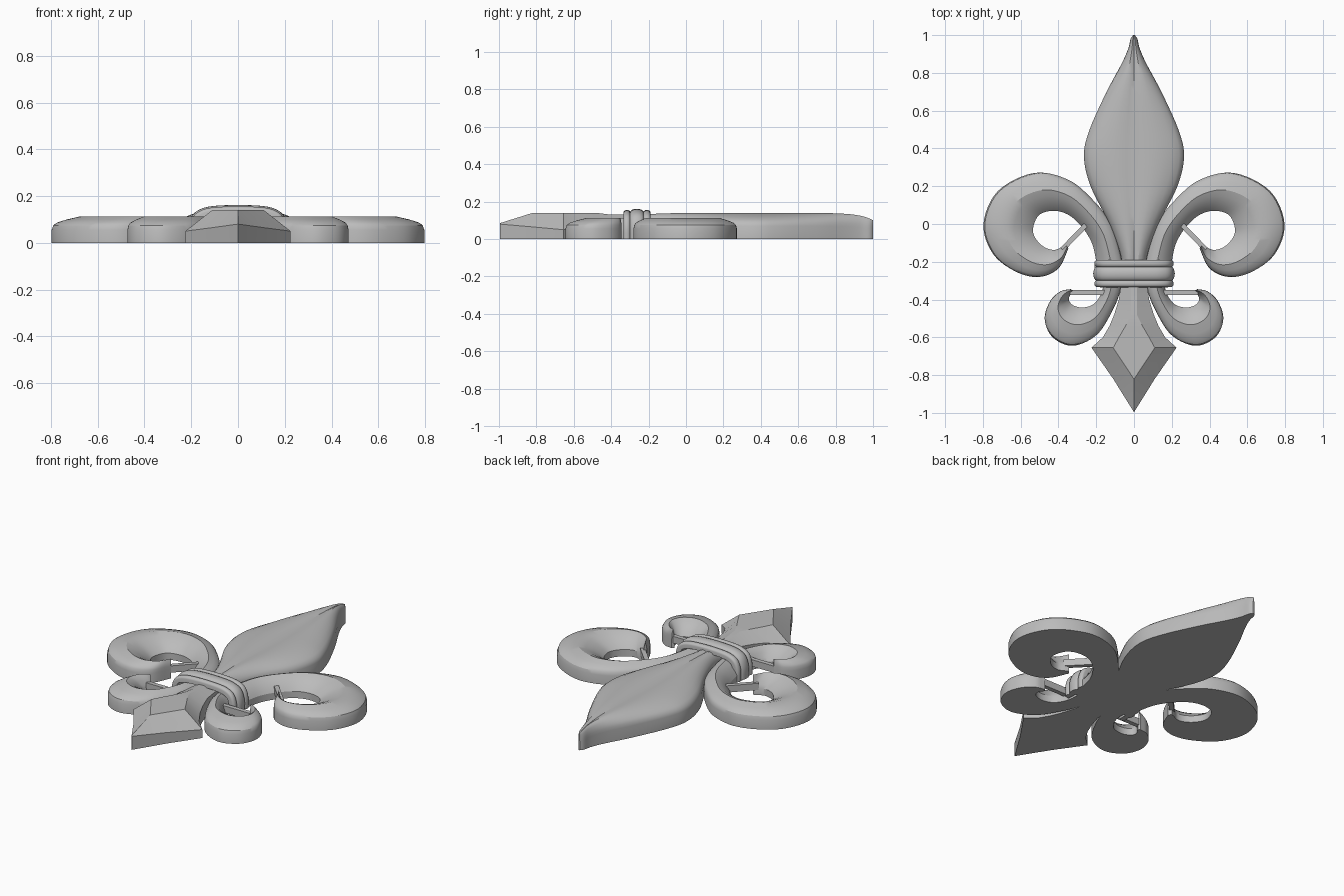
import bpy, bmesh, math
from mathutils import Vector

cube = bpy.data.objects.get("Cube")
if cube:
    bpy.data.objects.remove(cube, do_unlink=True)

# Single plain grey finish
grey = bpy.data.materials.new("plain_grey")
grey.use_nodes = True
colour = (0.5, 0.5, 0.5, 1)
grey.diffuse_color = colour
grey.node_tree.nodes["Principled BSDF"].inputs["Base Color"].default_value = colour


def smooth_path(points, steps):
    """Catmull-Rom interpolation through tuples of any length."""
    pts = [Vector(p) for p in points]
    pts = [2 * pts[0] - pts[1]] + pts + [2 * pts[-1] - pts[-2]]
    result = []
    for a, b, c, d in zip(pts, pts[1:], pts[2:], pts[3:]):
        for i in range(steps):
            t = i / steps
            result.append(0.5 * (2 * b + (c - a) * t + (2 * a - 5 * b + 4 * c - d) * t ** 2
                                 + (3 * b - a - 3 * c + d) * t ** 3))
    return result + [pts[-2]]


def loft(name, rings, angle=35):
    """Skin a row of closed rings, cap both ends and shade the result."""
    bm = bmesh.new()
    rows = [[bm.verts.new(p) for p in ring] for ring in rings]
    for row, following in zip(rows, rows[1:]):
        for i in range(len(row)):
            j = (i + 1) % len(row)
            bm.faces.new((row[i], row[j], following[j], following[i]))
    bm.faces.new(rows[0])
    bm.faces.new(rows[-1])
    bmesh.ops.remove_doubles(bm, verts=bm.verts, dist=0.0005)
    bmesh.ops.recalc_face_normals(bm, faces=bm.faces)
    mesh = bpy.data.meshes.new(name)
    bm.to_mesh(mesh)
    bm.free()
    mesh.materials.append(grey)
    obj = bpy.data.objects.new(name, mesh)
    bpy.context.collection.objects.link(obj)
    bpy.ops.object.select_all(action='DESELECT')
    obj.select_set(True)
    bpy.context.view_layer.objects.active = obj
    bpy.ops.object.shade_smooth_by_angle(angle=math.radians(angle))
    return obj


def symmetric(half, y):
    """Close a half section of (x, z) points across the centre line."""
    full = half + [(-x, z) for x, z in reversed(half)]
    return [(x, y, z) for x, z in full]


# Tall central petal with a shallow crease: stations are (y, half width, height)
petal_stations = [(-0.3, 0.06, 0.13), (-0.17, 0.07, 0.135), (0, 0.13, 0.14), (0.2, 0.23, 0.14),
                  (0.36, 0.265, 0.14), (0.5, 0.235, 0.14), (0.7, 0.145, 0.14), (0.85, 0.065, 0.135),
                  (0.93, 0.03, 0.125), (0.98, 0.018, 0.11), (1, 0.004, 0.1)]
petal_section = [(1, 0), (1, 0.5), (0.97, 0.64), (0.9, 0.75), (0.75, 0.87), (0.55, 0.96),
                 (0.35, 1), (0.15, 0.98), (0, 0.94)]
petal_rings = [symmetric([(w * u, h * v) for u, v in petal_section], y)
               for y, w, h in smooth_path(petal_stations, 5)]
loft("central_petal", petal_rings, 30)

# Faceted foot: stations are (y, half width, plateau half width, wall height, top height)
foot_stations = [(-0.25, 0.06, 0.02, 0.1, 0.13), (-0.4, 0.08, 0.015, 0.1, 0.13),
                 (-0.48, 0.105, 0.015, 0.09, 0.14), (-0.54, 0.13, 0.045, 0.08, 0.14),
                 (-0.6, 0.165, 0.08, 0.065, 0.14), (-0.655, 0.225, 0.11, 0.05, 0.14),
                 (-0.82, 0.11, 0.001, 0.065, 0.14), (-0.995, 0.001, 0.0005, 0.08, 0.085)]
foot_rings = [symmetric([(w, 0), (w, wall), (p, top)], y) for y, w, p, wall, top in foot_stations]
loft("diamond_foot", foot_rings, 15)

# Scrolls: stations are (outer x, outer y, inner x, inner y)
upper_scroll = [(0.05, -0.28, 0.19, -0.28), (0.07, -0.16, 0.205, -0.17), (0.12, 0, 0.228, -0.09),
                (0.22, 0.13, 0.28, -0.01), (0.35, 0.235, 0.35, 0.05), (0.53, 0.27, 0.43, 0.07),
                (0.72, 0.175, 0.505, 0.045), (0.797, 0, 0.535, -0.03), (0.745, -0.16, 0.515, -0.085),
                (0.62, -0.255, 0.47, -0.125), (0.5, -0.28, 0.42, -0.137),
                (0.4, -0.235, 0.38, -0.12), (0.347, -0.13, 0.36, -0.112)]
lower_scroll = [(0.06, -0.28, 0.16, -0.28), (0.08, -0.38, 0.165, -0.34), (0.125, -0.48, 0.185, -0.39),
                (0.19, -0.58, 0.215, -0.425), (0.28, -0.635, 0.255, -0.44), (0.36, -0.64, 0.295, -0.44),
                (0.44, -0.59, 0.33, -0.425), (0.473, -0.5, 0.345, -0.4), (0.445, -0.41, 0.34, -0.38),
                (0.39, -0.357, 0.33, -0.365), (0.335, -0.345, 0.325, -0.355)]
outer_side = [(0, 0), (0, 0.055), (0.06, 0.075), (0.2, 0.087), (0.55, 0.1), (1, 0.112)]
inner_side = [(0.3, 0.1), (0.6, 0.08), (0.85, 0.058), (1, 0.04), (1, 0)]


def scroll(name, stations, crest, side):
    section = [(u * crest, z) for u, z in outer_side]
    section += [(crest + u * (1 - crest), z) for u, z in inner_side]
    rings = []
    for ox, oy, ix, iy in smooth_path(stations, 6):
        rings.append([(side * (ox + (ix - ox) * u), oy + (iy - oy) * u, z) for u, z in section])
    loft(name, rings, 30)


def strut(name, start, end, side):
    a, b = Vector(start), Vector(end)
    offset = (b - a).orthogonal().normalized() * 0.013
    rings = [[(side * q.x, q.y, z) for q, z in
              ((p - offset, 0.03), (p + offset, 0.03), (p + offset, 0.07), (p - offset, 0.07))]
             for p in (a, b)]
    loft(name, rings)


for label, side in (("left", 1), ("right", -1)):
    scroll(label + "_upper_scroll", upper_scroll, 0.45, side)
    scroll(label + "_lower_scroll", lower_scroll, 0.55, side)
    strut(label + "_upper_strut", (0.24, 0.01), (0.38, -0.135), side)
    strut(label + "_lower_strut", (0.14, -0.363), (0.34, -0.363), side)

# Clasp: a three-ridged strap bent over the stems
half_path = [(0.195, 0), (0.195, 0.06), (0.18, 0.105), (0.15, 0.127), (0.1, 0.138), (0, 0.142)]
path = smooth_path(half_path + [(-x, z) for x, z in reversed(half_path[:-1])], 4)
ridges = ((-0.316, 0.018, 0.014), (-0.263, 0.037, 0.02), (-0.209, 0.019, 0.014))
strap = [(-0.19, -0.02), (-0.335, -0.02)]
for centre, half_width, height in ridges:
    for k in range(9):
        turn = math.pi * k / 8
        strap.append((centre - half_width * math.cos(turn), height * math.sin(turn)))
clasp_rings = []
for i, point in enumerate(path):
    tangent = (path[min(i + 1, len(path) - 1)] - path[max(i - 1, 0)]).normalized()
    normal = Vector((tangent.y, -tangent.x))
    clasp_rings.append([(point.x + normal.x * h, y, max(point.y + normal.y * h, 0)) for y, h in strap])
loft("clasp", clasp_rings, 40)
